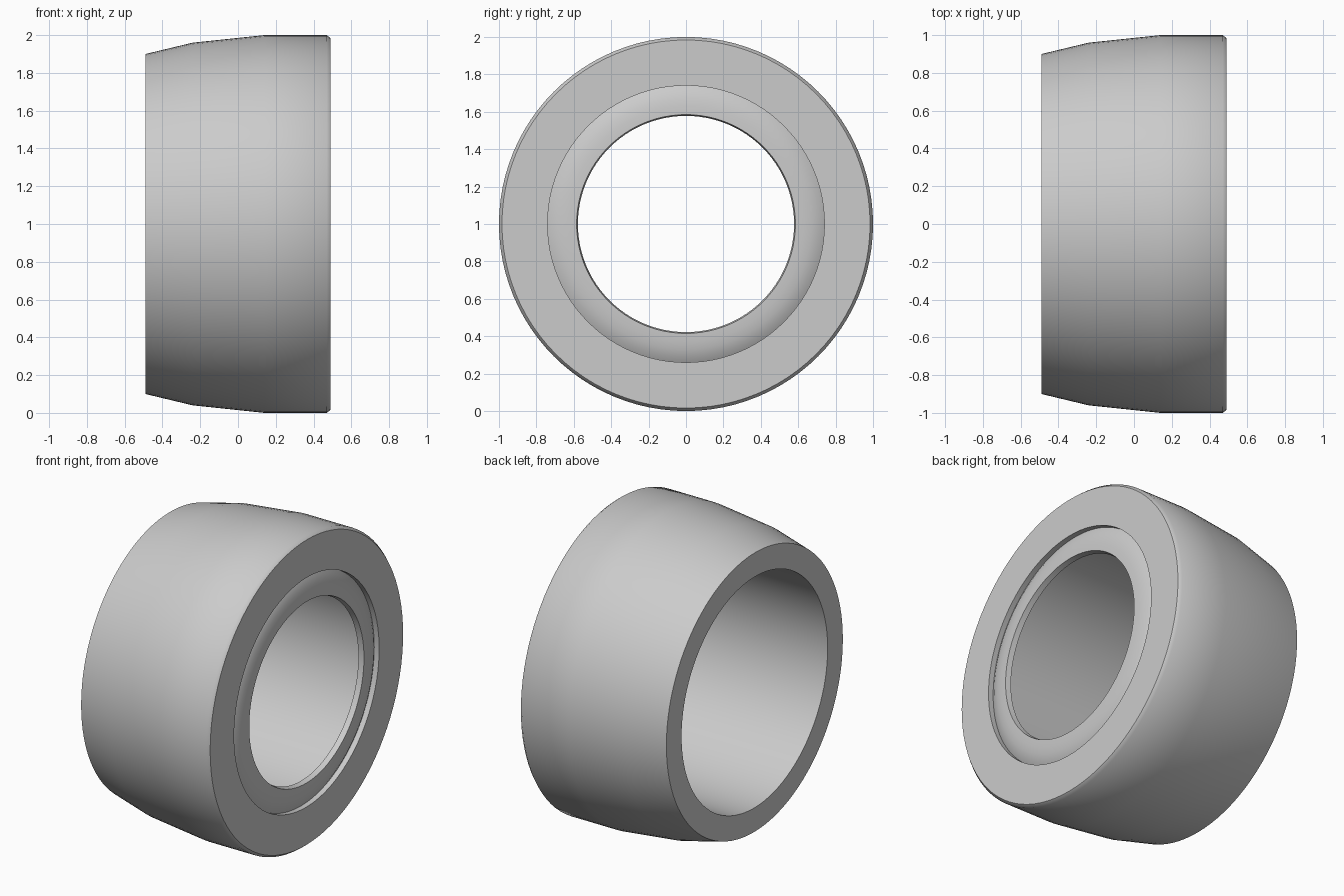
import bpy
import bmesh
from math import cos, sin, tau, radians

SEGMENTS = 96

cube = bpy.data.objects.get("Cube")
if cube:
    bpy.data.objects.remove(cube, do_unlink=True)

grey = bpy.data.materials.new("plain grey")
grey.use_nodes = True
grey.diffuse_color = (0.6, 0.6, 0.6, 1)
grey.node_tree.nodes["Principled BSDF"].inputs["Base Color"].default_value = (0.6, 0.6, 0.6, 1)


def lathe_x(name, profile, smooth_angle):
    """Turn a closed (x, radius) profile around the x axis at height 1."""
    bm = bmesh.new()
    rings = []
    for i in range(SEGMENTS):
        a = tau * i / SEGMENTS
        rings.append([bm.verts.new((x, r * cos(a), 1 + r * sin(a))) for x, r in profile])
    count = len(profile)
    for i, ring in enumerate(rings):
        following = rings[(i + 1) % SEGMENTS]
        for j in range(count):
            k = (j + 1) % count
            bm.faces.new((ring[j], ring[k], following[k], following[j]))
    bmesh.ops.recalc_face_normals(bm, faces=bm.faces)
    mesh = bpy.data.meshes.new(name)
    bm.to_mesh(mesh)
    bm.free()
    mesh.materials.append(grey)
    obj = bpy.data.objects.new(name, mesh)
    bpy.context.collection.objects.link(obj)
    bpy.ops.object.select_all(action="DESELECT")
    obj.select_set(True)
    bpy.context.view_layer.objects.active = obj
    bpy.ops.object.shade_smooth_by_angle(angle=radians(smooth_angle))
    return obj


# Tapered sleeve, recessed rounded lip and wide rear bore in one closed section
lathe_x("tapered_sleeve", [
    (-0.49, 0.745), (-0.49, 0.90), (-0.24, 0.96), (0.14, 1.0),   # tapered outside
    (0.47, 1.0), (0.49, 0.984), (0.49, 0.74),                    # chamfer and end face
    (0.455, 0.74), (0.472, 0.71), (0.483, 0.67), (0.489, 0.63),  # rounded lip
    (0.49, 0.585), (0.455, 0.578),                               # small opening
    (0.42, 0.745),                                               # back of lip
], 45)
